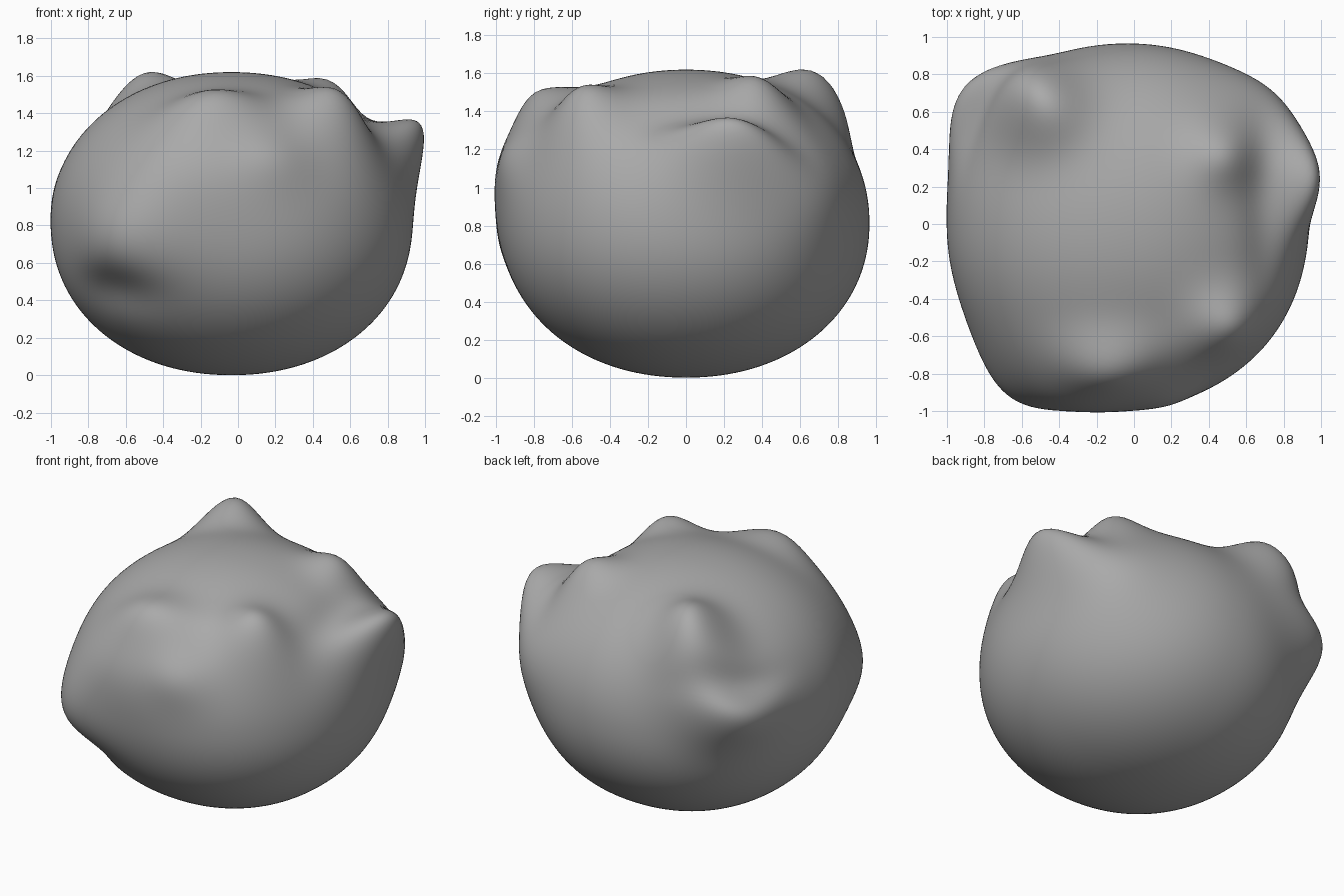
import bpy, bmesh, math
from mathutils import Vector

cube = bpy.data.objects.get("Cube")
if cube:
    bpy.data.objects.remove(cube)

# Single clay colour
clay = bpy.data.materials.new("grey_clay")
clay.use_nodes = True
GREY = (0.4, 0.4, 0.4, 1)
clay.diffuse_color = GREY
clay.node_tree.nodes["Principled BSDF"].inputs["Base Color"].default_value = GREY

# Sculpting strokes: name -> (centre, pull, falloff radius per axis)
STROKES = {
    "back_right_horn": ((-.48, .58, 1.32), (0, .05, .23), (.19, .17, .25)),
    "back_right_horn_flank": ((-.55, .68, 1.20), (-.04, .08, .03), (.25, .20, .18)),
    "left_horn": ((.82, .25, 1.20), (.16, .01, .18), (.14, .24, .20)),
    "left_horn_ridge": ((.68, .58, 1.0), (.06, .06, 0), (.25, .25, .25)),
    "left_valley": ((.68, .18, 1.28), (-.03, 0, -.08), (.09, .28, .15)),
    "back_left_knob": ((.47, .38, 1.43), (.02, 0, .12), (.15, .15, .20)),
    "front_left_knob": ((.52, -.54, 1.29), (.02, -.02, .18), (.18, .16, .25)),
    "brow": ((-.12, -.68, 1.36), (0, -.06, .10), (.22, .12, .18)),
    "forehead": ((-.25, -.82, 1.15), (-.02, -.09, .03), (.42, .25, .25)),
    "muzzle": ((.20, -.82, 1.12), (0, -.04, .02), (.15, .15, .13)),
    "front_right_cheek": ((-.58, -.75, .72), (-.06, -.12, 0), (.26, .28, .24)),
    "cheek_undercut": ((-.65, -.68, .44), (.02, .04, .02), (.22, .2, .10)),
    "back_right_ledge": ((-.78, .60, .98), (-.13, .09, .02), (.25, .26, .18)),
    "ledge_hollow": ((-.74, .58, 1.13), (.05, -.04, -.03), (.22, .22, .07)),
}
RADII = (.965, .965, .81)
CENTRE = Vector((-.035, 0, .81))
POWER = 2.1


def base_point(d):
    """Slightly squared ellipsoid in the direction d."""
    r = sum(abs(c) ** POWER for c in d) ** (-1 / POWER)
    return CENTRE + Vector([c * r * s for c, s in zip(d, RADII)])


def sculpt(p):
    """Add every stroke's pull, weighted by a soft falloff."""
    out = p.copy()
    for centre, pull, radius in STROKES.values():
        q = sum(((a - b) / r) ** 2 for a, b, r in zip(p, centre, radius))
        out += Vector(pull) * math.exp(-q / 1.6)
    return out


# Body
bm = bmesh.new()
bmesh.ops.create_icosphere(bm, subdivisions=6, radius=1)
for v in bm.verts:
    v.co = sculpt(base_point(v.co.normalized()))
mesh = bpy.data.meshes.new("clay_body")
bm.to_mesh(mesh)
bm.free()
mesh.materials.append(clay)
body = bpy.data.objects.new("clay_body", mesh)
bpy.context.collection.objects.link(body)
for face in mesh.polygons:
    face.use_smooth = True
